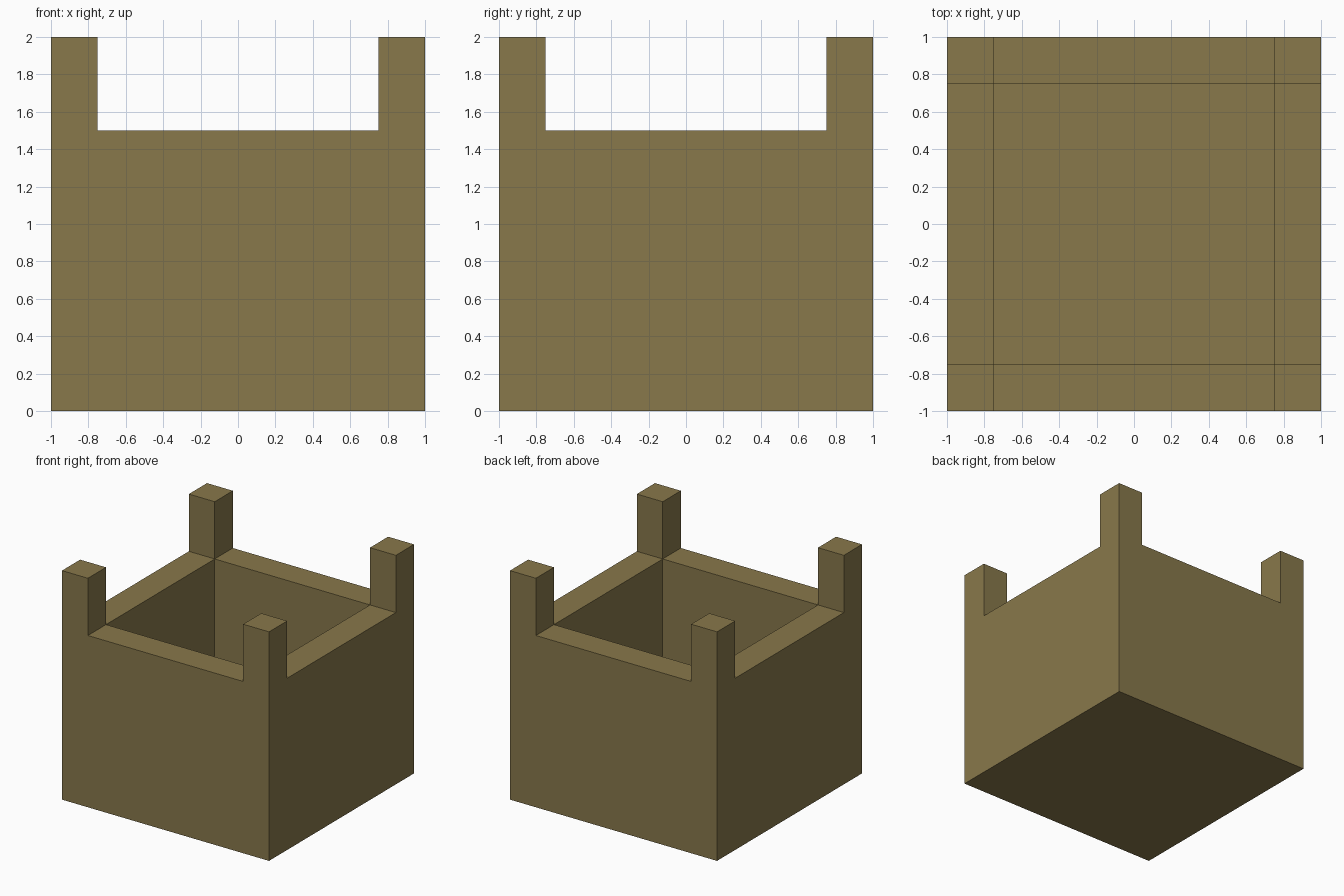
import bpy
import bmesh
from mathutils import Matrix, Vector

cube = bpy.data.objects.get("Cube")
if cube:
    bpy.data.objects.remove(cube, do_unlink=True)

WALL = 0.25        # wall, floor and post thickness
RIM = 1.5          # height of the wall tops
POST = 0.5         # post height above the rim
INNER = 1 - WALL

# Plain wood colour
wood = bpy.data.materials.new("olive_wood")
wood.use_nodes = True
colour = (0.246, 0.188, 0.07, 1)
wood.diffuse_color = colour
wood.node_tree.nodes["Principled BSDF"].inputs["Base Color"].default_value = colour

# Solid block, cut along the inner wall lines
bm = bmesh.new()
bmesh.ops.create_cube(bm, size=1, matrix=Matrix.Translation((0, 0, RIM / 2)) @ Matrix.Diagonal((2, 2, RIM, 1)))
for axis in (Vector((1, 0, 0)), Vector((0, 1, 0))):
    for side in (-INNER, INNER):
        bmesh.ops.bisect_plane(bm, geom=bm.verts[:] + bm.edges[:] + bm.faces[:],
                               plane_co=axis * side, plane_no=axis)


def raise_faces(faces, height):
    """Extrude each face vertically by a height."""
    result = bmesh.ops.extrude_discrete_faces(bm, faces=faces)
    verts = {v for f in result["faces"] for v in f.verts}
    bmesh.ops.translate(bm, verts=list(verts), vec=(0, 0, height))


# Corner posts rise, the middle sinks to form the hollow
top = [f for f in bm.faces if f.normal.z > 0.9]
centres = [(f, f.calc_center_median()) for f in top]
corners = [f for f, c in centres if min(abs(c.x), abs(c.y)) > INNER]
middle = [f for f, c in centres if max(abs(c.x), abs(c.y)) < INNER]
raise_faces(corners, POST)
raise_faces(middle, WALL - RIM)

# Merge the flat outer faces and tidy
bmesh.ops.dissolve_limit(bm, angle_limit=0.01, verts=bm.verts[:], edges=bm.edges[:])
bmesh.ops.recalc_face_normals(bm, faces=bm.faces[:])

mesh = bpy.data.meshes.new("open_box_with_corner_posts")
bm.to_mesh(mesh)
bm.free()
mesh.materials.append(wood)
box = bpy.data.objects.new("open_box_with_corner_posts", mesh)
bpy.context.collection.objects.link(box)
